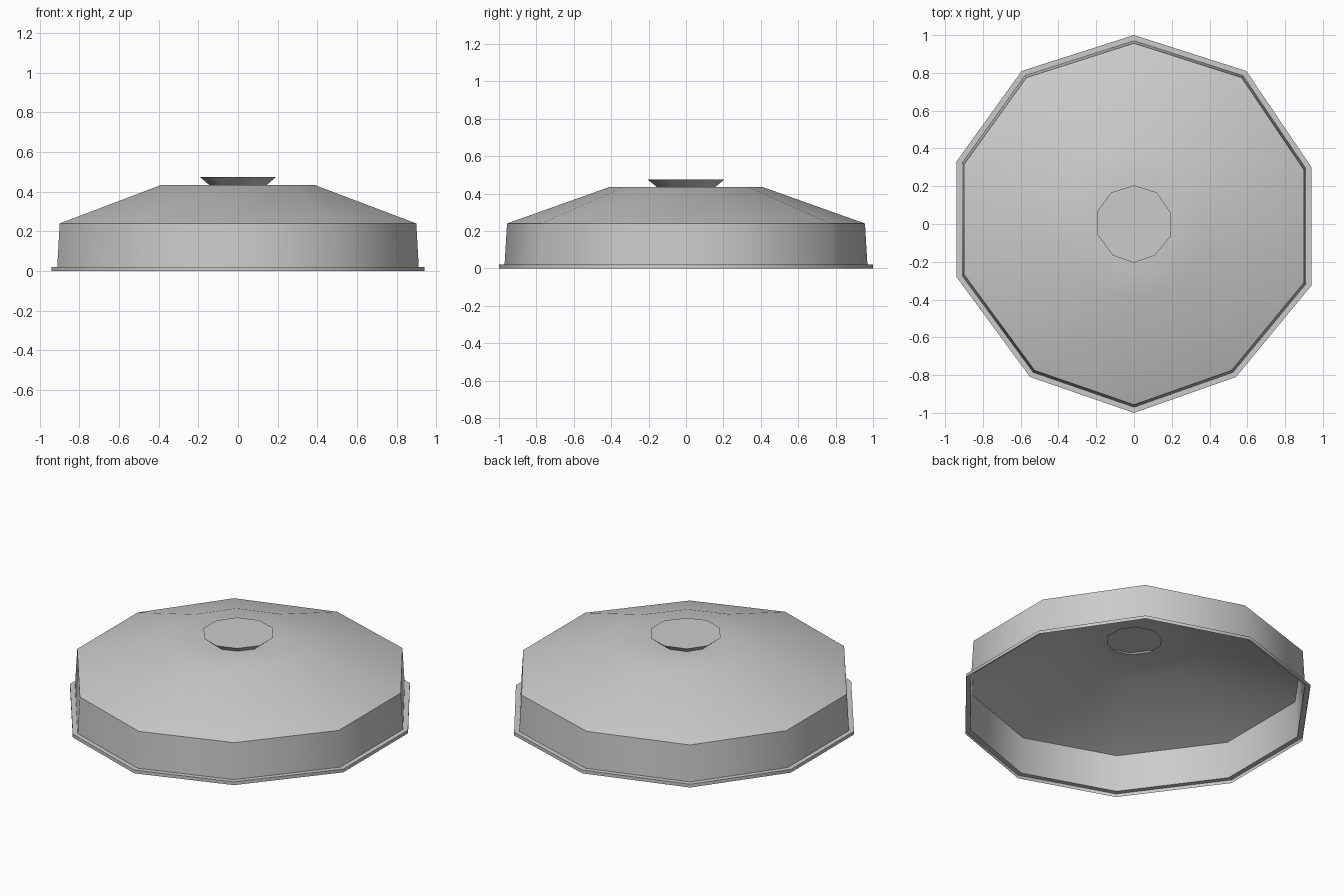
import bpy, math

if "Cube" in bpy.data.objects:
    bpy.data.objects.remove(bpy.data.objects["Cube"])

grey = bpy.data.materials.new("grey metal")
grey.diffuse_color = (0.6, 0.6, 0.6, 1)
grey.use_nodes = True
grey.node_tree.nodes["Principled BSDF"].inputs["Base Color"].default_value = grey.diffuse_color

# slightly uneven ten-sided outline
OUTLINE = [(0, 1), (-.595, .81), (-.94, .33), (-.94, -.28), (-.55, -.81),
           (0, -1), (.54, -.81), (.94, -.325), (.94, .30), (.595, .81)]


def shell(name, profile, cap=False):
    """Sweep a (scale, height) profile round the outline as a thin open sheet."""
    n = len(OUTLINE)
    verts = [(x * r, y * r, z) for r, z in profile for x, y in OUTLINE]
    faces = [(k * n + i, k * n + (i + 1) % n, (k + 1) * n + (i + 1) % n, (k + 1) * n + i)
             for k in range(len(profile) - 1) for i in range(n)]
    if cap:
        faces.append(tuple(range((len(profile) - 1) * n, len(profile) * n)))
    me = bpy.data.meshes.new(name)
    me.from_pydata(verts, [], faces)
    me.materials.append(grey)
    ob = bpy.data.objects.new(name, me)
    bpy.context.collection.objects.link(ob)
    bpy.ops.object.select_all(action='DESELECT')
    ob.select_set(True)
    bpy.context.view_layer.objects.active = ob
    bpy.ops.object.shade_smooth_by_angle(angle=math.radians(44))
    return ob


# lip, flange, side wall, sloping dome and flat crown with a centre hole
shell("lid", [(1, 0), (1, .02), (.97, .02), (.957, .24), (.41, .435), (.155, .435)])
# flared hollow knob with flat top
shell("knob", [(.155, .435), (.205, .475)], cap=True)
